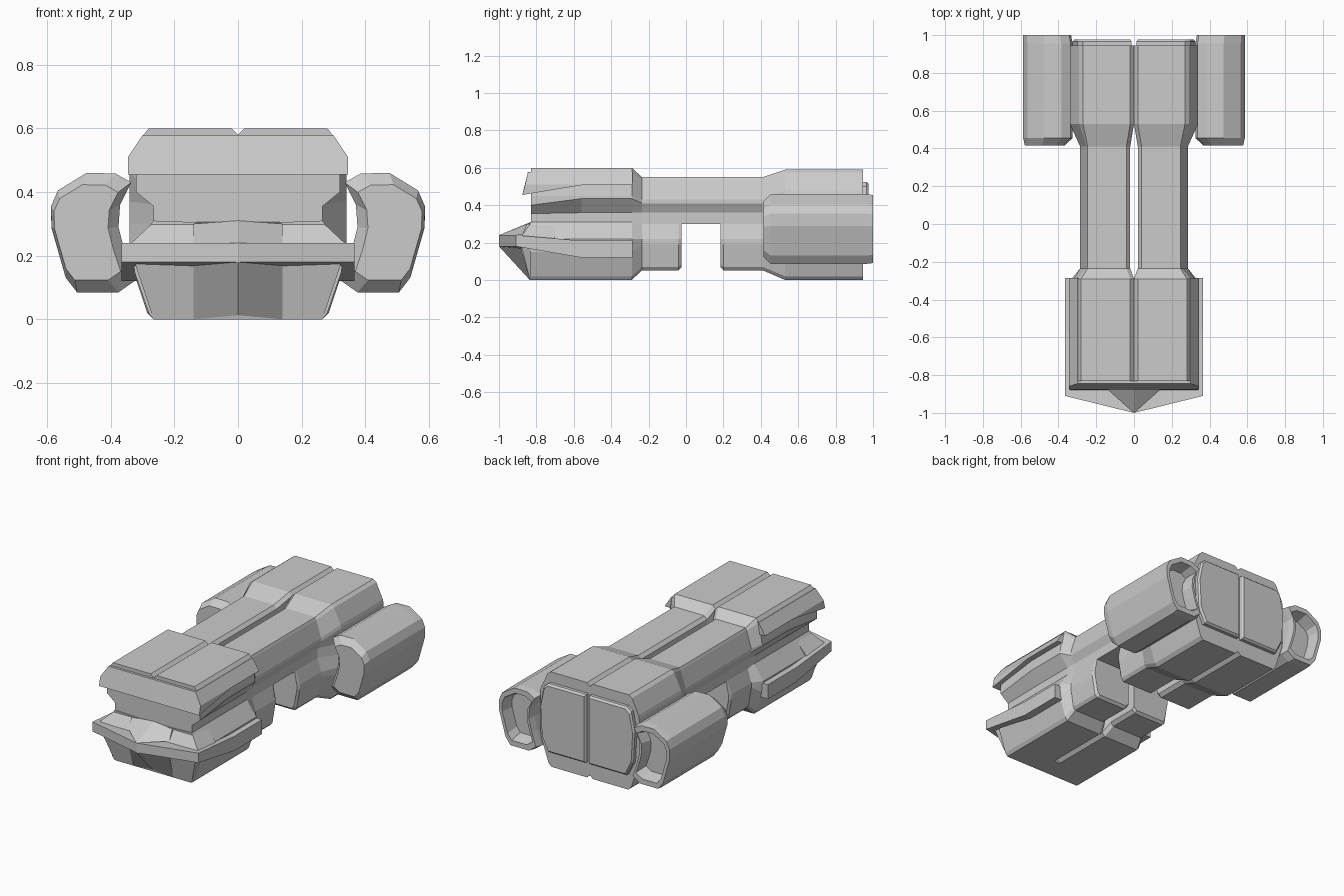
import bpy, bmesh


def loft(name, rings):
    """Skin equal-length rings of 3D points, cap both ends, mirror across x = 0."""
    bm = bmesh.new()
    vs = [[bm.verts.new(p) for p in ring] for ring in rings]
    n = len(rings[0])
    for a, b in zip(vs, vs[1:]):
        for i in range(n):
            j = (i + 1) % n
            bm.faces.new((a[i], a[j], b[j], b[i]))
    bm.faces.new(vs[0])
    bm.faces.new(vs[-1])
    bmesh.ops.recalc_face_normals(bm, faces=bm.faces)
    me = bpy.data.meshes.new(name)
    bm.to_mesh(me)
    bm.free()
    ob = bpy.data.objects.new(name, me)
    bpy.context.collection.objects.link(ob)
    mod = ob.modifiers.new("mirror", 'MIRROR')
    mod.use_mirror_merge = False
    return ob


def upper(y, gap, pts):
    """Upper half-hull ring: chamfered centre slot, then the outer outline."""
    top = pts[0][1]
    prof = [(gap, .30), (gap, top - .02), (gap + .02, top)] + pts
    return [(x, y, z) for x, z in prof]


def lower(y, gap, pts):
    bot = pts[-1][1]
    prof = [(gap, .30)] + pts + [(gap + .02, bot), (gap, bot + .02)]
    return [(x, y, z) for x, z in prof]


# Hull outlines (x, z), outer side, top to bottom
nose_up_f = [(.28, .60), (.30, .575), (.32, .45), (.32, .40), (.265, .355), (.265, .305)]
nose_up = [(.28, .60), (.30, .575), (.32, .45), (.32, .435), (.265, .36), (.265, .305)]
mid_up = [(.245, .55), (.252, .535), (.285, .43), (.285, .41), (.26, .36), (.26, .30)]
tail_up = [(.27, .59), (.29, .575), (.335, .48), (.34, .46), (.34, .37), (.34, .30)]
nose_lo = [(.265, .31), (.33, .22), (.325, .15), (.28, .02), (.265, 0)]
mid_lo = [(.26, .30), (.285, .22), (.285, .19), (.265, .07), (.25, .052)]
mid_end = [(.26, .30), (.275, .22), (.275, .19), (.255, .085), (.24, .067)]
tail_lo = [(.34, .30), (.34, .22), (.335, .17), (.285, .02), (.265, 0)]

# Main hull halves
loft("upper_hull", [upper(-.83, 0, nose_up_f), upper(-.56, 0, nose_up), upper(-.29, 0, nose_up),
                    upper(-.235, .02, mid_up), upper(.41, .02, mid_up),
                    upper(.53, 0, tail_up), upper(.945, 0, tail_up)])
loft("lower_front_hull", [lower(-.835, 0, nose_lo), lower(-.29, 0, nose_lo),
                          lower(-.235, .02, mid_lo), lower(-.04, .02, mid_lo),
                          lower(-.025, .02, mid_end)])
loft("lower_rear_hull", [lower(.185, .02, mid_end), lower(.2, .02, mid_lo), lower(.41, .02, mid_lo),
                         lower(.53, 0, tail_lo), lower(.945, 0, tail_lo)])

# Roof shell over the nose
def shell(yt, yb, zb):
    return [(0, yt, .578), (.30, yt, .578), (.345, (yt + yb) / 2, .51), (.345, yb, zb), (0, yb, zb)]
loft("nose_shell", [shell(-.845, -.875, .455), shell(-.56, -.56, .507), shell(-.285, -.285, .507)])

# Pointed ram plate around the lower nose
def plate(y_in, y_out, zt, zb):
    return [(0, y_in, zt), (.365, y_out, zt), (.365, y_out, zb), (0, y_in, zb)]
loft("ram_plate", [plate(-1, -.91, .24, .18), plate(-.56, -.56, .21, .12),
                   plate(-.285, -.285, .21, .12)])

# Sloped faces above and below the plate, and the central prow wedges
loft("upper_prow_slope", [[(0, -.88, .235), (.34, -.88, .235), (.34, -.7, .22), (0, -.7, .22)],
                          [(0, -.83, .305), (.265, -.83, .305), (.265, -.7, .305), (0, -.7, .305)]])
loft("lower_prow_slope", [[(0, -.88, .18), (.325, -.88, .18), (.325, -.7, .18), (0, -.7, .18)],
                          [(.0, -.835, .0), (.265, -.835, .0), (.265, -.7, .0), (0, -.7, .0)]])
loft("upper_prow_wedge", [[(0, -1, .24), (.14, -.875, .24), (.14, -.75, .24), (0, -.75, .24)],
                          [(0, -.83, .31), (.14, -.85, .30), (.14, -.75, .30), (0, -.75, .31)]])
loft("lower_prow_wedge", [[(0, -1, .18), (.14, -.885, .18), (.14, -.75, .18), (0, -.75, .18)],
                          [(0, -.835, .01), (.14, -.835, 0), (.14, -.75, 0), (.02, -.75, 0)]])

# Stern plates, raised off the rear of the hull
stern = [(.012, .10), (.27, .10), (.315, .19), (.325, .38), (.30, .50), (.27, .525), (.012, .525)]
loft("stern_plate", [[(x, .93, z) for x, z in stern], [(x, .965, z) for x, z in stern],
                     [(.15 + (x - .15) * .95, .977, .31 + (z - .31) * .95) for x, z in stern]])

# Bean-shaped engine pods with hollow nozzles
bean = [(.335, .43), (.385, .458), (.475, .46), (.565, .405), (.587, .355), (.585, .288),
        (.54, .13), (.505, .085), (.375, .085), (.325, .12), (.355, .21), (.375, .29), (.37, .36)]
def pod(y, s, dx=0):
    return [(.465 + dx + (x - .465) * s, y, .275 + (z - .275) * s) for x, z in bean]
loft("engine_pod", [pod(.415, .80, .015), pod(.455, 1), pod(.955, 1), pod(1, .97, .004),
                    pod(1, .80, .003), pod(.92, .70, .003)])
